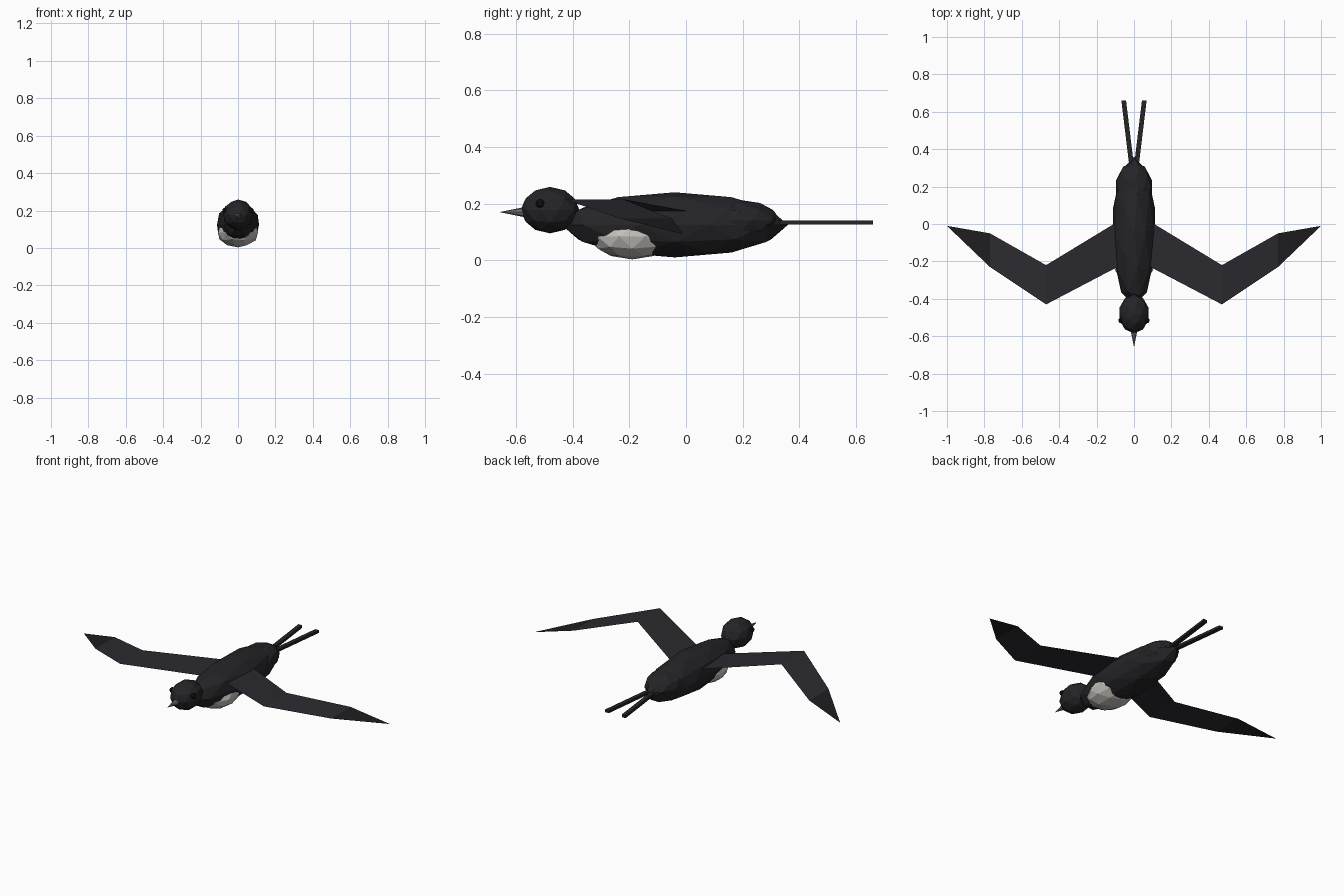
import bpy, bmesh
from mathutils import Vector

if "Cube" in bpy.data.objects:
    bpy.data.objects.remove(bpy.data.objects["Cube"])


def material(name, rgb):
    m = bpy.data.materials.new(name)
    m.diffuse_color = (*rgb, 1)
    m.use_nodes = True
    m.node_tree.nodes["Principled BSDF"].inputs["Base Color"].default_value = m.diffuse_color
    return m


BLACK = material("black_plumage", (0.018, 0.018, 0.021))
WING = material("wing_grey", (0.024, 0.023, 0.028))
TIP = material("wing_tip_black", (0.013, 0.013, 0.015))
WHITE = material("belly_white", (0.55, 0.53, 0.50))
BEAK = material("beak_grey", (0.16, 0.16, 0.16))
EYE = material("eye_black", (0.004, 0.004, 0.005))


def ellipsoid(name, centre, radii, mat, subdivisions=2):
    bpy.ops.mesh.primitive_ico_sphere_add(subdivisions=subdivisions, radius=1, location=centre)
    ob = bpy.context.object
    ob.name = name
    ob.scale = radii
    ob.data.materials.append(mat)
    return ob


def new_mesh(name, verts, faces, mats):
    me = bpy.data.meshes.new(name)
    me.from_pydata(verts, [], faces)
    for m in mats:
        me.materials.append(m)
    ob = bpy.data.objects.new(name, me)
    bpy.context.collection.objects.link(ob)
    return ob


# Faceted body masses
ellipsoid("body", (0, -0.04, 0.125), (0.118, 0.40, 0.115), BLACK)
ellipsoid("rump", (0, 0.19, 0.14), (0.10, 0.143, 0.073), BLACK)
ellipsoid("belly_patch", (0, -0.19, 0.083), (0.112, 0.15, 0.08), WHITE)
ellipsoid("head", (0, -0.48, 0.177), (0.082, 0.104, 0.082), BLACK)

# Beak cone pointing forward
bpy.ops.mesh.primitive_cone_add(vertices=8, radius1=0.02, radius2=0, depth=0.10,
                                location=(0, -0.61, 0.17), rotation=(1.5708, 0, 0))
bpy.context.object.name = "beak"
bpy.context.object.data.materials.append(BEAK)

# Wing stations: x, leading y, trailing y, z (thin sheet bent along the span)
STATIONS = [(0.05, -0.21, 0.035, 0.168), (0.47, -0.43, -0.22, 0.215), (0.77, -0.23, -0.05, 0.147)]

for side, s in (("right", 1), ("left", -1)):
    # Wing with a darker pointed tip
    verts = [(s * x, y, z) for x, lead, trail, z in STATIONS for y in (lead, trail)]
    verts.append((s * 1.0, -0.01, 0.092))
    faces = [(0, 2, 3, 1), (2, 4, 5, 3), (4, 6, 5)]
    if s < 0:
        faces = [f[::-1] for f in faces]
    wing = new_mesh(side + "_wing", verts, faces, [WING, TIP])
    wing.data.polygons[2].material_index = 1

    # Eye
    ellipsoid(side + "_eye", (s * 0.068, -0.515, 0.2), (0.016,) * 3, EYE)

    # Tail streamer: slim bar splaying outward
    a, b = Vector((s * 0.015, 0.33, 0.133)), Vector((s * 0.055, 0.66, 0.133))
    bm = bmesh.new()
    bmesh.ops.create_cube(bm, size=1)
    for v in bm.verts:
        base = b if v.co.y > 0 else a
        v.co = base + Vector((v.co.x * 0.025, 0, v.co.z * 0.015))
    me = bpy.data.meshes.new(side + "_tail_streamer")
    bm.to_mesh(me)
    bm.free()
    me.materials.append(BLACK)
    bpy.context.collection.objects.link(bpy.data.objects.new(side + "_tail_streamer", me))
